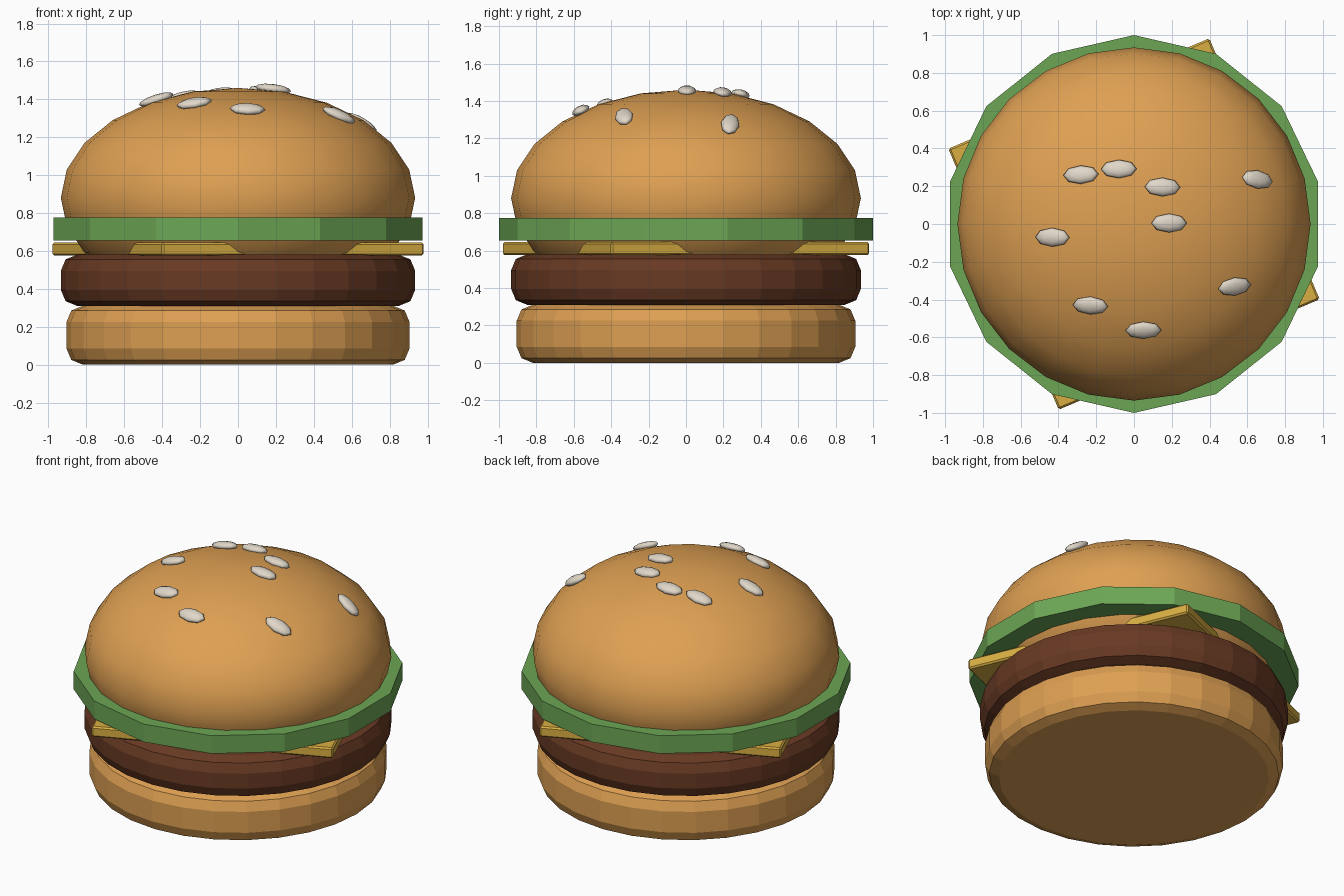
import bpy, math
from mathutils import Matrix, Vector

if "Cube" in bpy.data.objects:
    bpy.data.objects.remove(bpy.data.objects["Cube"], do_unlink=True)


def material(name, rgb):
    m = bpy.data.materials.new(name)
    m.use_nodes = True
    m.diffuse_color = (*rgb, 1)
    m.node_tree.nodes["Principled BSDF"].inputs["Base Color"].default_value = (*rgb, 1)
    return m


BUN = material("toasted bun", (0.73, 0.35, 0.085))
MEAT = material("brown meat", (0.14, 0.042, 0.017))
GREEN = material("lettuce green", (0.15, 0.38, 0.09))
CHEESE = material("cheese yellow", (0.70, 0.43, 0.055))
SEED = material("sesame cream", (0.75, 0.68, 0.58))


def finish(name, mat):
    ob = bpy.context.object
    ob.name = ob.data.name = name
    ob.data.materials.append(mat)
    return ob


def bevel(ob, width, segments):
    mod = ob.modifiers.new("Bevel", "BEVEL")
    mod.width, mod.segments = width, segments
    mod.limit_method = "ANGLE"


def disc(name, mat, radius, low, high, sides):
    bpy.ops.mesh.primitive_cylinder_add(vertices=sides, radius=radius, depth=high - low,
                                        location=(0, 0, (low + high) / 2))
    return finish(name, mat)


# Stacked round layers
bevel(disc("bottom_bun", BUN, 0.905, 0, 0.31, 28), 0.085, 2)
bevel(disc("patty", MEAT, 0.935, 0.31, 0.58, 28), 0.085, 2)
disc("lettuce", GREEN, 1.0, 0.655, 0.775, 14)

# Turned square cheese slice
bpy.ops.mesh.primitive_cube_add(size=1, location=(0, 0, 0.61))
cheese = finish("cheese_slice", CHEESE)
cheese.data.transform(Matrix.Diagonal((1.5, 1.5, 0.07, 1)))
cheese.rotation_euler.z = 0.4
bevel(cheese, 0.01, 1)

# Domed top bun
R, H, MID = 0.935, 0.58, 0.88
bpy.ops.mesh.primitive_uv_sphere_add(segments=24, ring_count=12, radius=1, location=(0, 0, MID))
bun = finish("top_bun", BUN)
bun.data.transform(Matrix.Diagonal((R, R, H, 1)))
bpy.ops.object.shade_smooth()

# Seeds lying on the dome, long side along x
spots = [(-0.28, 0.26), (-0.08, 0.29), (0.15, 0.195), (0.65, 0.235), (0.185, 0.005),
         (-0.43, -0.07), (0.53, -0.33), (-0.23, -0.43), (0.05, -0.56)]
for i, (x, y) in enumerate(spots):
    rise = H * math.sqrt(1 - (x * x + y * y) / R ** 2)
    normal = Vector((x / R ** 2, y / R ** 2, rise / H ** 2)).normalized()
    across = normal.cross(Vector((1, 0, 0))).normalized()
    along = across.cross(normal)
    bpy.ops.mesh.primitive_uv_sphere_add(segments=8, ring_count=6, radius=1)
    seed = finish(f"seed_{i + 1}", SEED)
    seed.data.transform(Matrix.Diagonal((0.095, 0.05, 0.026, 1)))
    turn = Matrix((along, across, normal)).transposed().to_4x4()
    seed.matrix_world = Matrix.Translation(Vector((x, y, MID + rise)) + normal * 0.006) @ turn
    bpy.ops.object.shade_smooth()
